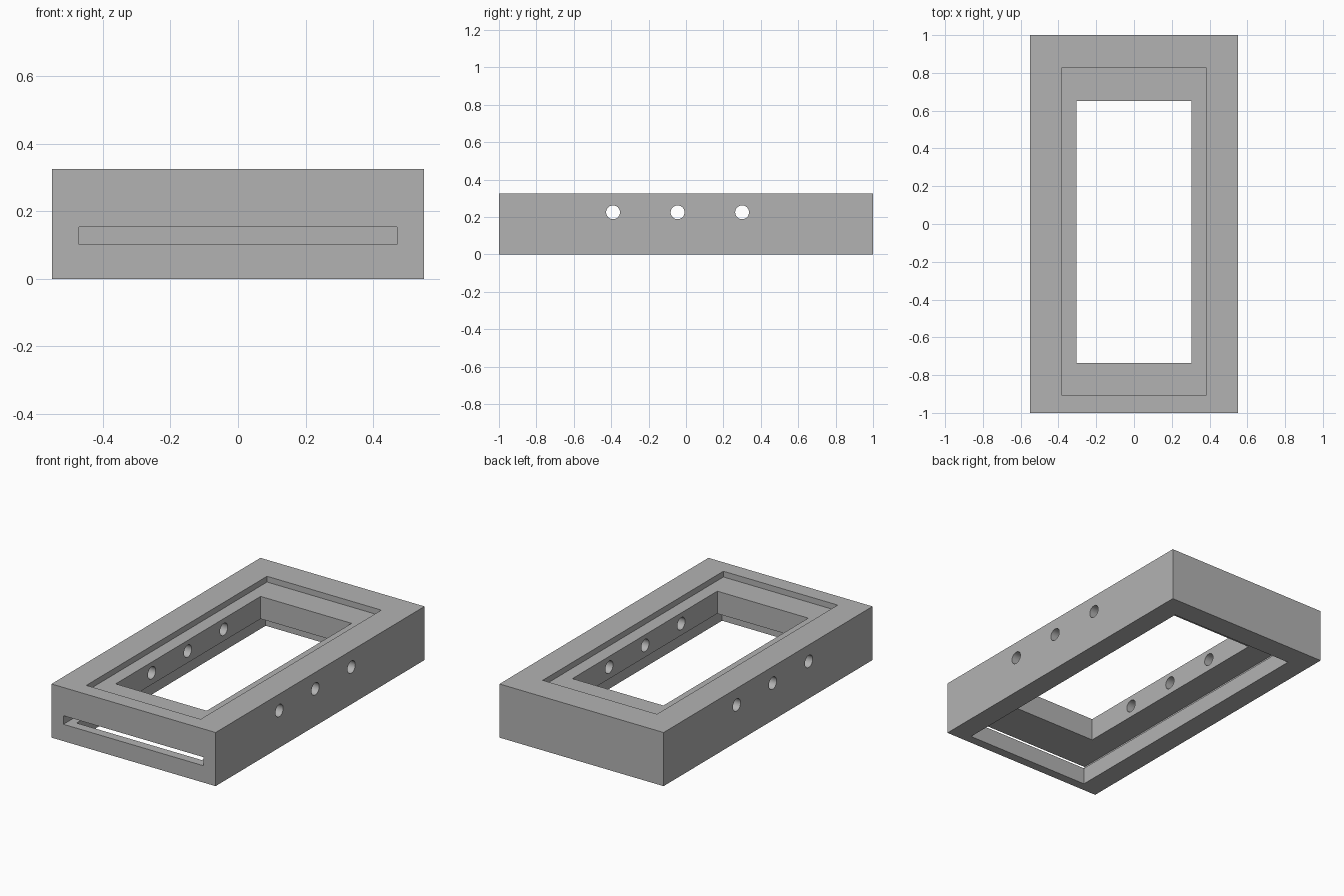
import bpy
import math

old = bpy.data.objects.get("Cube")
if old:
    bpy.data.objects.remove(old, do_unlink=True)

grey = bpy.data.materials.new("plain grey")
grey.use_nodes = True
colour = (0.45, 0.45, 0.45, 1)
grey.diffuse_color = colour
grey.node_tree.nodes["Principled BSDF"].inputs["Base Color"].default_value = colour


def block(name, half_x, y0, y1, z0, z1):
    """Box centred on x, spanning the given y and z ranges."""
    bpy.ops.mesh.primitive_cube_add(size=1, location=(0, (y0 + y1) / 2, (z0 + z1) / 2))
    ob = bpy.context.object
    ob.name = name
    ob.scale = (2 * half_x, y1 - y0, z1 - z0)
    bpy.ops.object.transform_apply(location=True, rotation=True, scale=True)
    ob.data.materials.append(grey)
    return ob


def pin(name, y):
    """Round cutter running the full width."""
    bpy.ops.mesh.primitive_cylinder_add(vertices=48, radius=0.037, depth=1.4,
                                        location=(0, y, 0.225),
                                        rotation=(0, math.pi / 2, 0))
    ob = bpy.context.object
    ob.name = name
    ob.data.materials.append(grey)
    return ob


frame = block("frame", 0.55, -1, 1, 0, 0.325)

# Window, top ledge, lower opening, front-loading slot and side holes
cutters = [
    block("window_cutter", 0.305, -0.735, 0.652, 0.12, 0.5),
    block("top_recess_cutter", 0.383, -0.905, 0.825, 0.29, 0.5),
    block("lower_opening_cutter", 0.42, -0.945, 0.865, -0.2, 0.13),
    block("slot_cutter", 0.47, -1.2, 0.915, 0.102, 0.154),
]
cutters += [pin("side_hole_cutter", y) for y in (-0.39, -0.045, 0.3)]

bpy.ops.object.select_all(action="DESELECT")
bpy.context.view_layer.objects.active = frame
frame.select_set(True)
for cutter in cutters:
    mod = frame.modifiers.new(cutter.name, "BOOLEAN")
    mod.operation = "DIFFERENCE"
    mod.solver = "EXACT"
    mod.object = cutter
    bpy.ops.object.modifier_apply(modifier=mod.name)
    bpy.data.objects.remove(cutter, do_unlink=True)

bpy.ops.object.shade_smooth_by_angle(angle=math.radians(30))
